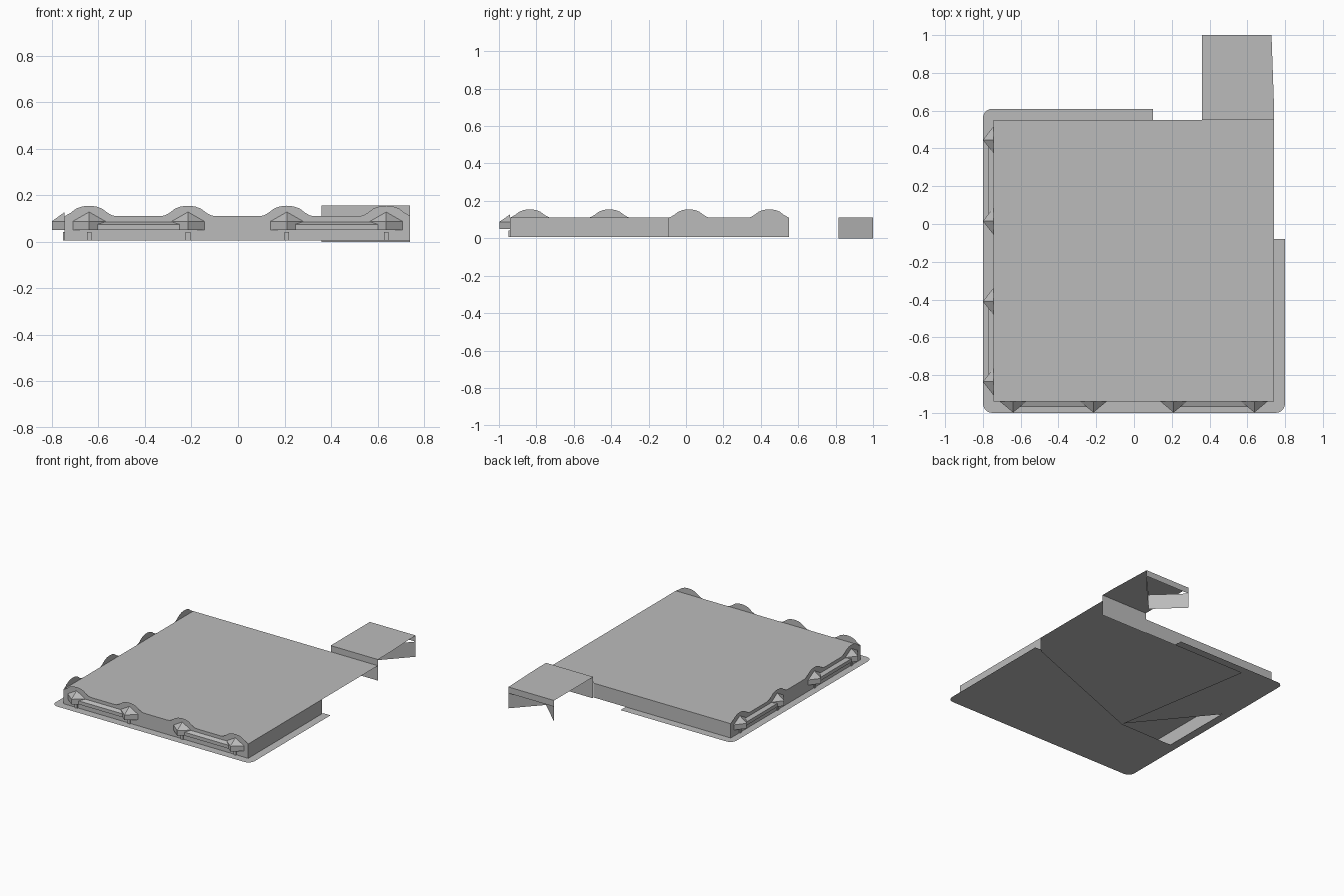
import bpy, math

if "Cube" in bpy.data.objects:
    bpy.data.objects.remove(bpy.data.objects["Cube"])

stone = bpy.data.materials.new("plain grey")
stone.diffuse_color = (0.5, 0.5, 0.5, 1)
stone.use_nodes = True
stone.node_tree.nodes["Principled BSDF"].inputs["Base Color"].default_value = stone.diffuse_color

X, F, B = 0.745, -0.94, 0.55      # half width, front and back of the block
ROOF, CREST = 0.11, 0.155         # roof height, top of the raised parts


def make(name, verts, faces):
    me = bpy.data.meshes.new(name)
    me.from_pydata(verts, [], faces)
    me.materials.append(stone)
    me.update()
    ob = bpy.data.objects.new(name, me)
    bpy.context.collection.objects.link(ob)
    return ob


def sheet(name, pts):
    return make(name, pts, [tuple(range(len(pts)))])


def wall(name, a, b, z0, z1):
    return sheet(name, [(*a, z0), (*b, z0), (*b, z1), (*a, z1)])


def arc(cx, cy, a0, a1, r=0.05, n=5):
    return [(cx + r * math.cos(math.radians(a0 + (a1 - a0) * i / n)),
             cy + r * math.sin(math.radians(a0 + (a1 - a0) * i / n))) for i in range(n + 1)]


# Base sheet: pavement rim with rounded corners and the open part of the floor
rim = [(0.74, -0.08), (0.8, -0.08)]
rim += arc(0.75, -0.95, 0, -90)
rim += arc(-0.75, -0.95, -90, -180)
rim += arc(-0.75, 0.56, 180, 90)
rim += [(0.1, 0.61), (0.1, B), (-0.48, B), (-0.31, -0.485), (-0.74, 0.04),
        (-0.74, -0.5), (-0.31, -0.495), (0.74, -0.09)]
sheet("pavement", [(x, y, 0.006) for x, y in rim])

# Roof and plain walls
sheet("roof", [(-X, F, ROOF), (0.74, F, ROOF), (0.74, B, ROOF), (-X, B, ROOF)])
wall("right_wall", (0.74, F), (0.74, -0.09), 0.006, ROOF)
wall("back_wall", (-X, B), (0.36, B), 0.006, ROOF)

# Rear extension: raised roof, front wall, lintel and V-shaped entrance walls
sheet("extension_roof", [(0.36, B, CREST), (0.74, B, CREST), (0.74, 0.66, CREST),
                         (0.728, 1, CREST), (0.36, 1, CREST)])
wall("extension_front", (0.36, B + 0.003), (0.74, B + 0.003), 0.0, CREST)
wall("extension_lintel", (0.36, 1), (0.728, 1), ROOF, CREST)
wall("entrance_left", (0.36, 1), (0.555, 0.815), 0.0, ROOF)
wall("entrance_right", (0.555, 0.815), (0.728, 1), 0.0, ROOF)

# Rounded gable outline, relative to its centre
GABLE = [(-0.12, 0.11), (-0.1, 0.113), (-0.08, 0.124), (-0.055, 0.143), (-0.03, 0.152),
         (0, CREST), (0.03, 0.152), (0.055, 0.143), (0.08, 0.124), (0.1, 0.113), (0.12, 0.11)]


def facade(side, centres, s0, s1, place):
    """Wall with gables, bays and rails; place(s, d, z): s along wall, d outwards."""
    # wall panel, then gables rising from its top edge
    sheet(side + "_wall", [place(s, 0, z) for s, z in
                           [(s0, 0.006), (s1, 0.006), (s1, ROOF), (s0, ROOF)]])
    for c in centres:
        prof = [(min(max(c + s, s0), s1), z) for s, z in GABLE]
        sheet(side + "_gable", [place(s, 0, z) for s, z in prof])
        # pointed bay with a sloping cap
        v = [(-0.07, 0, 0.05), (0, 0.058, 0.05), (0.07, 0, 0.05),
             (-0.07, 0, 0.088), (0, 0.058, 0.088), (0.07, 0, 0.088), (0, 0, 0.128)]
        make(side + "_bay", [place(c + s, d, z) for s, d, z in v],
             [(0, 1, 4, 3), (1, 2, 5, 4), (3, 4, 6), (4, 5, 6), (0, 2, 1)])
        # small post under the bay
        v = [(s, d, z) for z in (0.006, 0.042) for s, d in
             ((-0.01, -0.003), (0.01, -0.003), (0.01, 0.008), (-0.01, 0.008))]
        make(side + "_post", [place(c + s, d, z) for s, d, z in v],
             [(0, 1, 5, 4), (1, 2, 6, 5), (2, 3, 7, 6), (3, 0, 4, 7), (4, 5, 6, 7)])
    # rail joining each pair of bays
    for a, b in (centres[:2], centres[2:]):
        prof = [(0, 0.05), (0.028, 0.05), (0.028, 0.075), (0, 0.086)]
        v = [place(s, d, z) for s in (a + 0.03, b - 0.03) for d, z in prof]
        make(side + "_rail", v, [(0, 1, 5, 4), (1, 2, 6, 5), (2, 3, 7, 6),
                                 (0, 1, 2, 3), (4, 5, 6, 7)])


facade("front", [-0.64, -0.215, 0.21, 0.637], -X, 0.74,
       lambda s, d, z: (s, F - d, z))
facade("left", [-0.835, -0.41, 0.015, 0.445], F, B,
       lambda s, d, z: (-X - d * 0.95, s, z))
